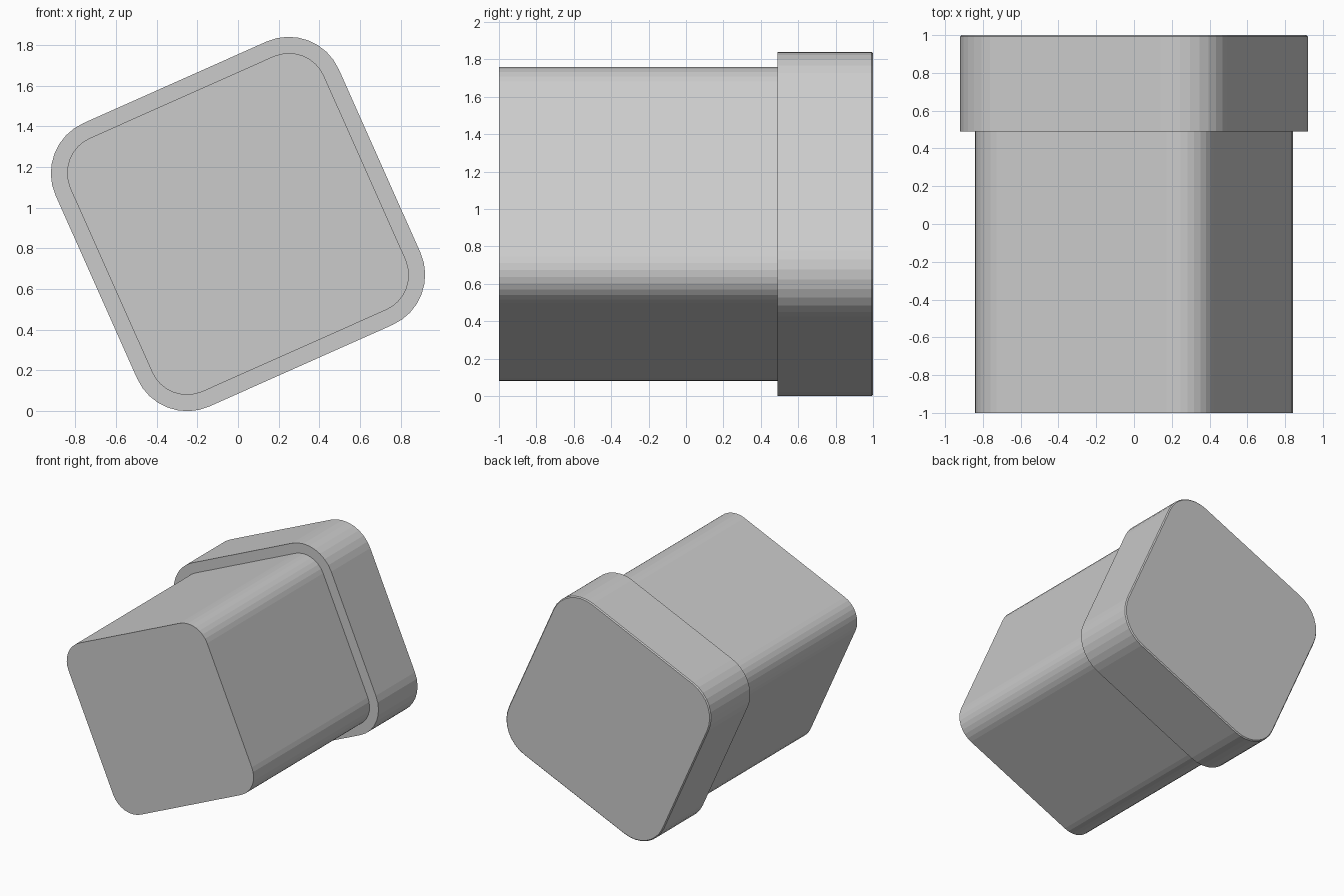
import bpy
import bmesh
from math import cos, sin, radians

if "Cube" in bpy.data.objects:
    bpy.data.objects.remove(bpy.data.objects["Cube"])

TILT = 24          # roll of the square section, degrees
CORNER = 0.698     # distance from the axis to each corner centre
CENTRE_Z = 0.92
SEGMENTS = 8       # flat facets per rounded corner


def ring(bm, y, radius):
    """Rounded, tilted square of vertices in the xz plane."""
    verts = []
    for c in range(4):
        mid = radians(TILT + 45 + 90 * c)
        for s in range(SEGMENTS + 1):
            a = radians(TILT + 90 * c + 90 * s / SEGMENTS)
            verts.append(bm.verts.new((CORNER * cos(mid) + radius * cos(a), y,
                                       CENTRE_Z + CORNER * sin(mid) + radius * sin(a))))
    return verts


def loft(name, sections):
    """Closed solid through (y, corner radius) sections."""
    bm = bmesh.new()
    rings = [ring(bm, y, r) for y, r in sections]
    n = len(rings[0])
    for a, b in zip(rings, rings[1:]):
        for i in range(n):
            j = (i + 1) % n
            bm.faces.new((a[i], a[j], b[j], b[i]))
    bm.faces.new(rings[0])
    bm.faces.new(rings[-1])
    bmesh.ops.recalc_face_normals(bm, faces=bm.faces)
    mesh = bpy.data.meshes.new(name)
    bm.to_mesh(mesh)
    bm.free()
    obj = bpy.data.objects.new(name, mesh)
    bpy.context.collection.objects.link(obj)
    return obj


# Slim block stepping out to a wider collar with a fine bevelled back edge
loft("collared_block", [(-1.0, 0.189), (0.49, 0.189), (0.49, 0.269),
                        (0.992, 0.269), (1.0, 0.261)])
